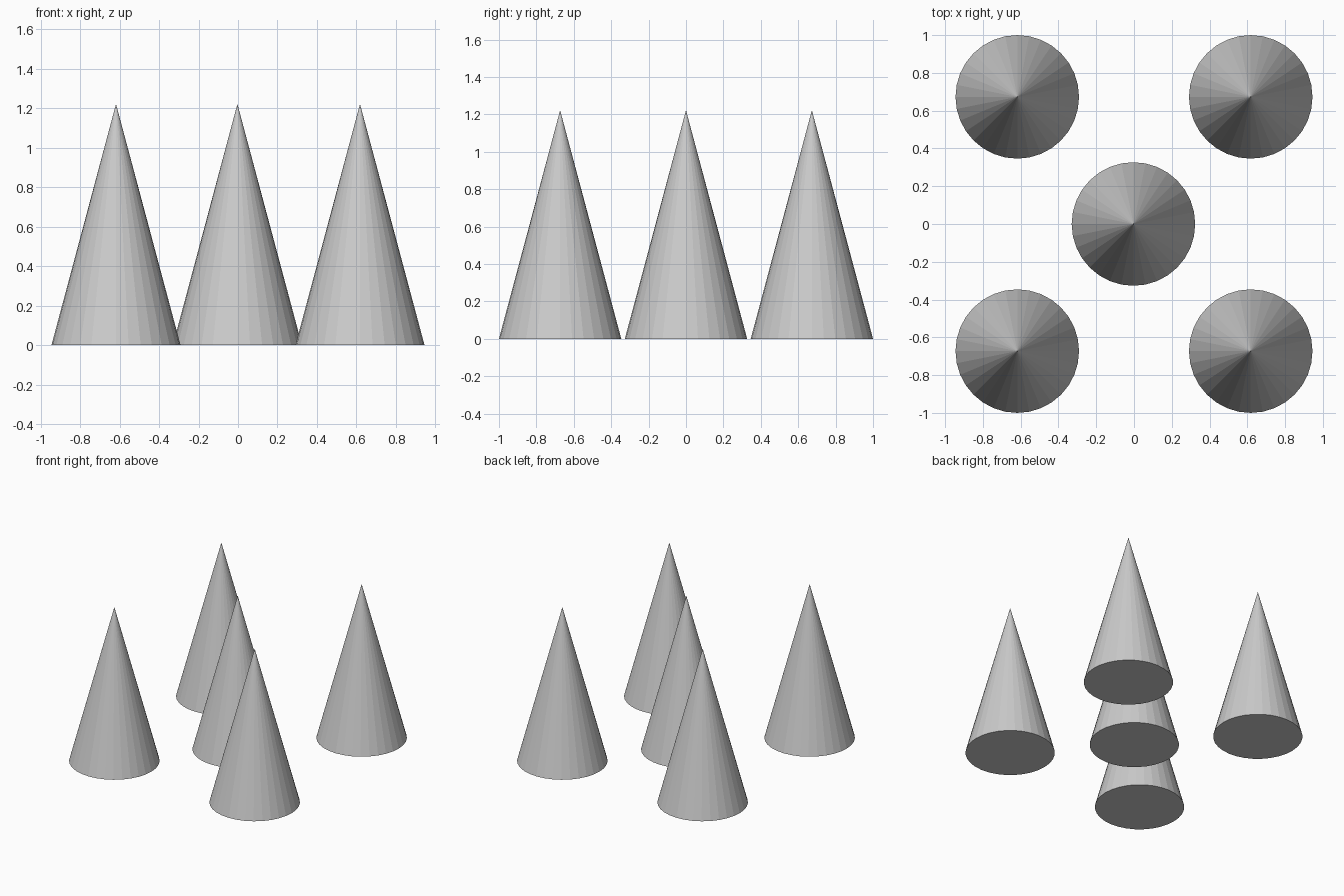
import bpy

if "Cube" in bpy.data.objects:
    bpy.data.objects.remove(bpy.data.objects["Cube"])

RADIUS, HEIGHT = 0.327, 1.222
DX, DY = 0.618, 0.673


def cone(name, x, y):
    bpy.ops.mesh.primitive_cone_add(vertices=32, radius1=RADIUS, radius2=0,
                                    depth=HEIGHT, location=(x, y, HEIGHT / 2))
    bpy.context.object.name = name


# Centre cone
cone("centre_cone", -0.003, 0)

# Four corner cones
for side, sx in (("left", -1), ("right", 1)):
    for end, sy in (("front", -1), ("back", 1)):
        cone(f"{end}_{side}_cone", sx * DX, sy * DY)
